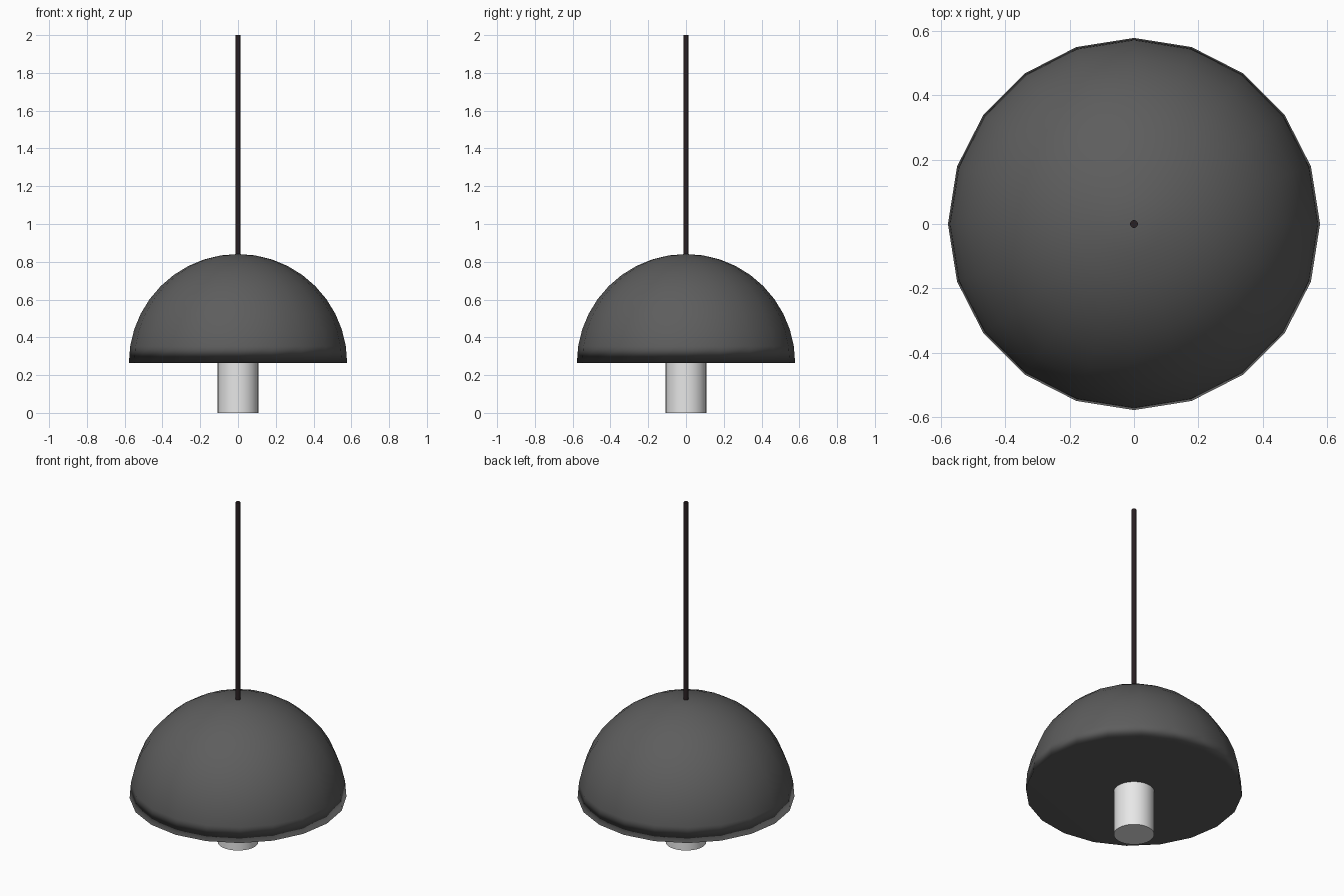
import bpy
import bmesh
from math import cos, sin, pi, radians

default_cube = bpy.data.objects.get("Cube")
if default_cube:
    bpy.data.objects.remove(default_cube)

RIM_Z = 0.263
RADIUS = 0.578


def material(name, colour):
    mat = bpy.data.materials.new(name)
    mat.use_nodes = True
    mat.diffuse_color = (*colour, 1)
    mat.node_tree.nodes["Principled BSDF"].inputs["Base Color"].default_value = (*colour, 1)
    return mat


def lathe(name, profile, sides, mat):
    """Spin (radius, z) points around z; zero radius makes a pole, open ends are capped."""
    bm = bmesh.new()
    rings = []
    for r, z in profile:
        count = sides if r > 0 else 1
        rings.append([bm.verts.new((r * cos(2 * pi * i / sides), r * sin(2 * pi * i / sides), z))
                      for i in range(count)])
    for low, high in zip(rings, rings[1:]):
        for i in range(sides):
            j = (i + 1) % sides
            top = [high[0]] if len(high) == 1 else [high[j], high[i]]
            bm.faces.new([low[i], low[j]] + top)
    bm.faces.new(rings[0][::-1])
    if len(rings[-1]) > 1:
        bm.faces.new(rings[-1])
    mesh = bpy.data.meshes.new(name)
    bm.to_mesh(mesh)
    bm.free()
    mesh.materials.append(mat)
    obj = bpy.data.objects.new(name, mesh)
    bpy.context.collection.objects.link(obj)
    bpy.ops.object.select_all(action="DESELECT")
    obj.select_set(True)
    bpy.context.view_layer.objects.active = obj
    return obj


charcoal = material("charcoal shade", (0.11, 0.11, 0.11))
pale_grey = material("pale grey bulb", (0.8, 0.8, 0.8))
dark_cord = material("dark cord", (0.022, 0.014, 0.016))

# Hemispherical shade with a closed underside, softly shaded over the rim
RINGS = 10
arc = [(RADIUS * cos(pi / 2 * k / RINGS), RIM_Z + RADIUS * sin(pi / 2 * k / RINGS))
       for k in range(RINGS)]
shade = lathe("lamp_shade", arc + [(0, RIM_Z + RADIUS)], 20, charcoal)
bpy.ops.object.shade_smooth()
weighted = shade.modifiers.new("rim_shading", "WEIGHTED_NORMAL")
weighted.mode = "FACE_AREA"

# Cylindrical bulb below the shade
lathe("bulb", [(0.108, 0), (0.108, RIM_Z + 0.04)], 32, pale_grey)
bpy.ops.object.shade_smooth_by_angle(angle=radians(30))

# Thin hanging cord
lathe("cord", [(0.0125, RIM_Z + RADIUS - 0.04), (0.0125, 2)], 12, dark_cord)
bpy.ops.object.shade_smooth_by_angle(angle=radians(40))
